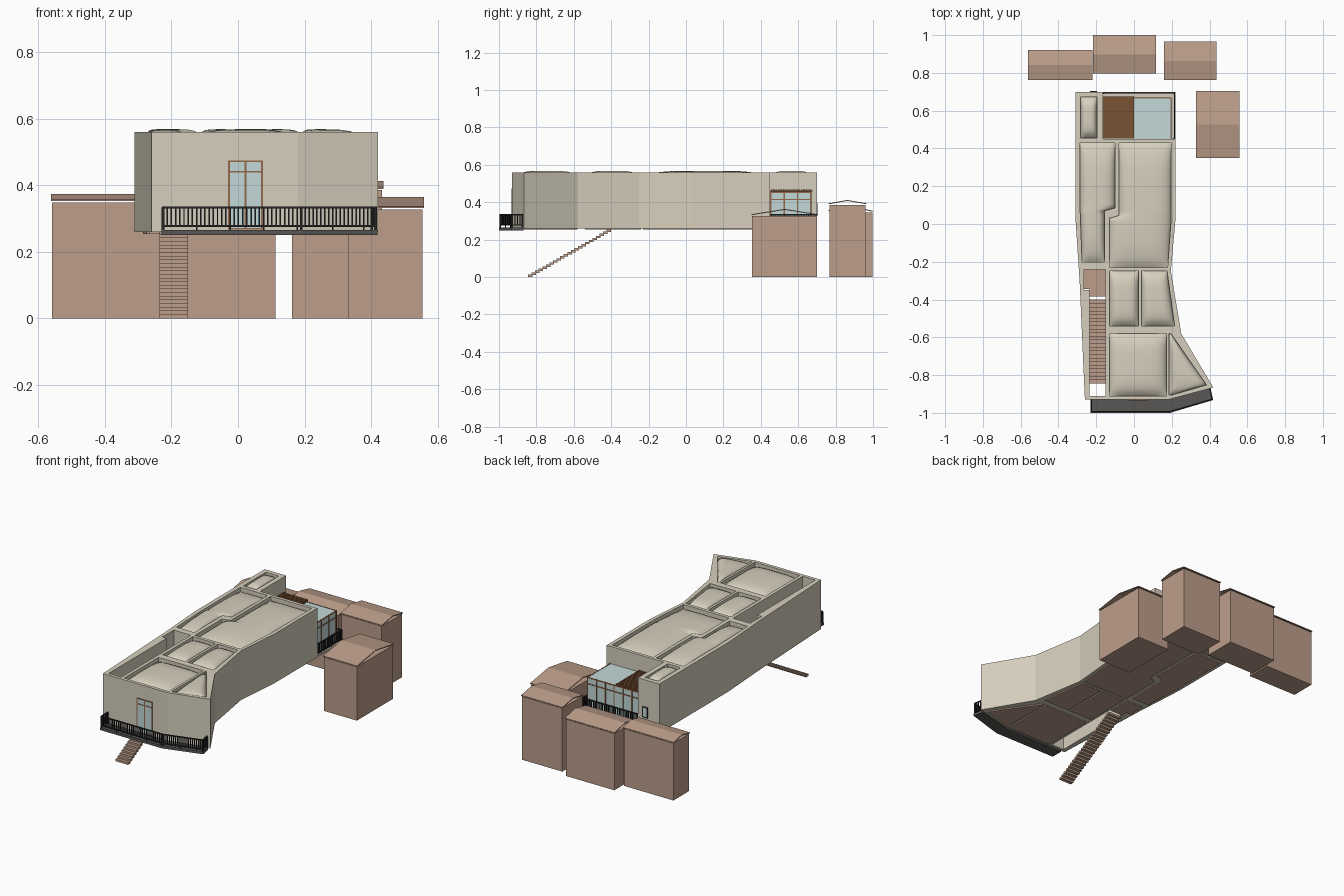
import bpy, bmesh, math
from mathutils import Vector, Matrix

if "Cube" in bpy.data.objects:
    bpy.data.objects.remove(bpy.data.objects["Cube"])


def material(name, rgb):
    lin = [(c / 255 / 12.92 if c < 10 else ((c / 255 + 0.055) / 1.055) ** 2.4) for c in rgb] + [1]
    m = bpy.data.materials.new(name)
    m.use_nodes = True
    m.diffuse_color = lin
    m.node_tree.nodes["Principled BSDF"].inputs["Base Color"].default_value = lin
    return m


PLASTER = material("plaster", (214, 207, 189))
CLAY = material("clay", (188, 158, 138))
GLASS = material("pale_glass", (194, 217, 215))
WOOD = material("brown_wood", (122, 82, 52))
FRAME = material("frame_wood", (150, 105, 75))
BLACK = material("black_metal", (38, 38, 38))
SLAB = material("grey_slab", (88, 87, 85))


def finish(bm, name, mat):
    bmesh.ops.recalc_face_normals(bm, faces=bm.faces)
    me = bpy.data.meshes.new(name)
    bm.to_mesh(me)
    bm.free()
    ob = bpy.data.objects.new(name, me)
    bpy.context.collection.objects.link(ob)
    me.materials.append(mat)
    return ob


def prism(bm, outline, z0, z1):
    """Vertical extrusion of a plan outline."""
    low = [bm.verts.new((x, y, z0)) for x, y in outline]
    face = bm.faces.new(low)
    top = bmesh.ops.extrude_face_region(bm, geom=[face])["geom"]
    for v in top:
        if isinstance(v, bmesh.types.BMVert):
            v.co.z = z1


def box(bm, x0, x1, y0, y1, z0, z1):
    prism(bm, [(x0, y0), (x1, y0), (x1, y1), (x0, y1)], z0, z1)


def beam(bm, a, b, width, z0, z1):
    """Straight bar between two plan points."""
    a, b = Vector(a), Vector(b)
    d = (b - a).normalized() * width / 2
    n = Vector((-d.y, d.x))
    prism(bm, [a - d - n, b + d - n, b + d + n, a - d + n], z0, z1)


def rows_outline(rows):
    return [(l, y) for y, l, r in rows] + [(r, y) for y, l, r in reversed(rows)]


# Rooms in plan: rows of (y, left x, right x)
ROOMS = [
    [(.455, -.282, -.195), (.672, -.282, -.195)],
    [(-.20, -.275, -.155), (.07, -.285, -.155), (.085, -.285, -.10), (.43, -.285, -.10)],
    [(-.23, -.13, .178), (.03, -.13, .197), (.045, -.08, .197), (.43, -.08, .197)],
    [(-.54, -.13, .025), (-.25, -.13, .025)],
    [(-.54, .04, .215), (-.25, .04, .175)],
    [(-.91, -.13, .172), (-.58, -.13, .172)],
    [(-.905, .186, .20), (-.852, .186, .384), (-.58, .186, .195)],
]
OUTLINE = [(-.31, .70), (-.31, .03), (-.288, -.30), (-.26, -.93), (.18, -.93), (.42, -.866),
           (.25, -.58), (.195, -.25), (.22, .03), (.22, .70)]
WELL = [(-.265, -.24), (-.15, -.24), (-.15, -.91), (-.235, -.91), (-.235, -.35), (-.265, -.35)]

# House body with roof pockets, stairwell and rear terrace cut out
bm = bmesh.new()
prism(bm, OUTLINE, .26, .56)
body = finish(bm, "house_body", PLASTER)
bm = bmesh.new()
for rows in ROOMS:
    prism(bm, rows_outline(rows), .53, .7)
prism(bm, WELL, .1, .7)
box(bm, -.165, .5, .45, .9, .27, .7)
cutter = finish(bm, "body_cutter", PLASTER)
cutter.hide_render = True
mod = body.modifiers.new("cut", 'BOOLEAN')
mod.operation, mod.solver, mod.object = 'DIFFERENCE', 'EXACT', cutter
bpy.context.view_layer.objects.active = body
bpy.ops.object.modifier_apply(modifier="cut")
bpy.data.objects.remove(cutter)


# Puffed roof cushions
def cushion(index, rows, nu=14, step=.02):
    ys = []
    for (a, b) in zip(rows, rows[1:]):
        n = max(1, round((b[0] - a[0]) / step))
        for k in range(n):
            t = k / n
            ys.append(tuple(p + (q - p) * t for p, q in zip(a, b)))
    ys.append(rows[-1])
    y0, y1 = rows[0][0], rows[-1][0]
    bm = bmesh.new()
    grid = []
    for y, l, r in ys:
        v = abs(2 * (y - y0) / (y1 - y0) - 1)
        line = []
        for i in range(nu + 1):
            u = (1 - math.cos(math.pi * i / nu)) / 2
            puff = (1 - abs(2 * u - 1) ** 4) * (1 - v ** 4)
            line.append(bm.verts.new((l + (r - l) * u, y, .533 + .035 * puff ** .7)))
        grid.append(line)
    for a, b in zip(grid, grid[1:]):
        for i in range(nu):
            bm.faces.new((a[i], a[i + 1], b[i + 1], b[i]))
    for f in bm.faces:
        f.smooth = True
    finish(bm, "roof_cushion_%d" % index, PLASTER)


for i, rows in enumerate(ROOMS):
    cushion(i + 1, rows)

# Floor plates under the rooms, landing and terrace
bm = bmesh.new()
for rows in ROOMS:
    prism(bm, rows_outline(rows), .253, .262)
box(bm, -.18, .21, .455, .69, .253, .262)
prism(bm, [(-.265, -.24), (-.15, -.24), (-.15, -.385), (-.235, -.385), (-.235, -.345), (-.265, -.345)],
      .253, .266)
finish(bm, "floor_plates", CLAY)

# Stair from the ground up to the landing
bm = bmesh.new()
steps = 23
for i in range(steps):
    y = -.845 + i * .44 / steps
    z = i * .252 / steps
    box(bm, -.235, -.15, y, y + .024, z, z + .0125)
finish(bm, "stair", CLAY)


# Outbuildings with thin gable roofs
def outbuilding(name, x0, x1, y0, y1, wall, ridge):
    bm = bmesh.new()
    box(bm, x0 + .004, x1 - .004, y0 + .004, y1 - .004, 0, wall)
    finish(bm, name + "_walls", CLAY)
    bm = bmesh.new()
    mid, eave = (y0 + y1) / 2, wall + .004
    section = [(y0, eave), (mid, ridge - .005), (y1, eave), (y1, eave + .005), (mid, ridge), (y0, eave + .005)]
    ends = [[bm.verts.new((x, y, z)) for y, z in section] for x in (x0, x1)]
    bm.faces.new(ends[0])
    bm.faces.new(ends[1])
    for i in range(6):
        j = (i + 1) % 6
        bm.faces.new((ends[0][i], ends[0][j], ends[1][j], ends[1][i]))
    finish(bm, name + "_roof", CLAY)


outbuilding("west_shed", -.562, -.22, .763, .922, .348, .373)
outbuilding("middle_shed", -.218, .117, .797, 1.0, .345, .376)
outbuilding("north_shed", .158, .437, .762, .965, .385, .412)
outbuilding("east_shed", .328, .558, .35, .705, .327, .364)


# Railings
def railing(name, path, base, spacing=.0125):
    bm = bmesh.new()
    for a, b in zip(path, path[1:]):
        a, b = Vector(a), Vector(b)
        beam(bm, a, b, .006, .330, .336)
        beam(bm, a, b, .006, .275, .281)
        n = max(1, round((b - a).length / spacing))
        for i in range(n + 1):
            p = a.lerp(b, i / n)
            h = .004 if i in (0, n) else .0022
            box(bm, p.x - h, p.x + h, p.y - h, p.y + h, base if i % 8 == 0 or i == n else .276, .333)
    finish(bm, name, BLACK)


railing("front_railing", [(-.225, -.932), (-.225, -.993), (.19, -.993), (.413, -.928), (.402, -.875)], .26)
railing("terrace_railing", [(-.16, .693), (.214, .693), (.214, .455)], .265)

# Front balcony slab
bm = bmesh.new()
prism(bm, [(-.23, -.925), (-.23, -1.0), (.19, -1.0), (.419, -.932), (.405, -.868), (.18, -.925)], .25, .266)
finish(bm, "balcony_slab", SLAB)


# Glazed openings on walls facing front or back
def opening(name, x0, x1, z0, z1, y, bars_x, bars_z, mat):
    bm = bmesh.new()
    box(bm, x0, x1, y - .002, y + .002, z0, z1)
    finish(bm, name + "_glass", GLASS)
    bm = bmesh.new()
    for x in bars_x:
        box(bm, x - .003, x + .003, y - .004, y + .004, z0, z1)
    for z in bars_z:
        box(bm, x0, x1, y - .004, y + .004, z - .0025, z + .0025)
    finish(bm, name + "_frame", mat)


opening("front_door", -.029, .074, .267, .474, -.93, (-.027, .0225, .072), (.269, .44, .472), FRAME)
opening("rear_window", -.232, -.197, .33, .395, .70, (-.23, -.199), (.332, .393), BLACK)

# Glazed garden room on the terrace
bm = bmesh.new()
box(bm, -.165, .195, .45, .668, .27, .455)
finish(bm, "garden_room_glass", GLASS)
bm = bmesh.new()
for i in range(7):
    x = -.162 + i * .0595
    box(bm, x - .003, x + .003, .665, .671, .27, .457)
for y in (.453, .525, .597, .666):
    box(bm, .192, .198, y - .003, y + .003, .27, .457)
for z in (.272, .415, .453):
    box(bm, -.165, .198, .665, .671, z - .003, z + .003)
    box(bm, .192, .198, .45, .671, z - .003, z + .003)
finish(bm, "garden_room_frame", FRAME)

# Slatted timber roof over half of the garden room
bm = bmesh.new()
box(bm, -.165, 0, .452, .675, .456, .462)
for i in range(18):
    y = .454 + i * .0123
    box(bm, -.165, 0, y, y + .009, .461, .469)
finish(bm, "slatted_roof", WOOD)
